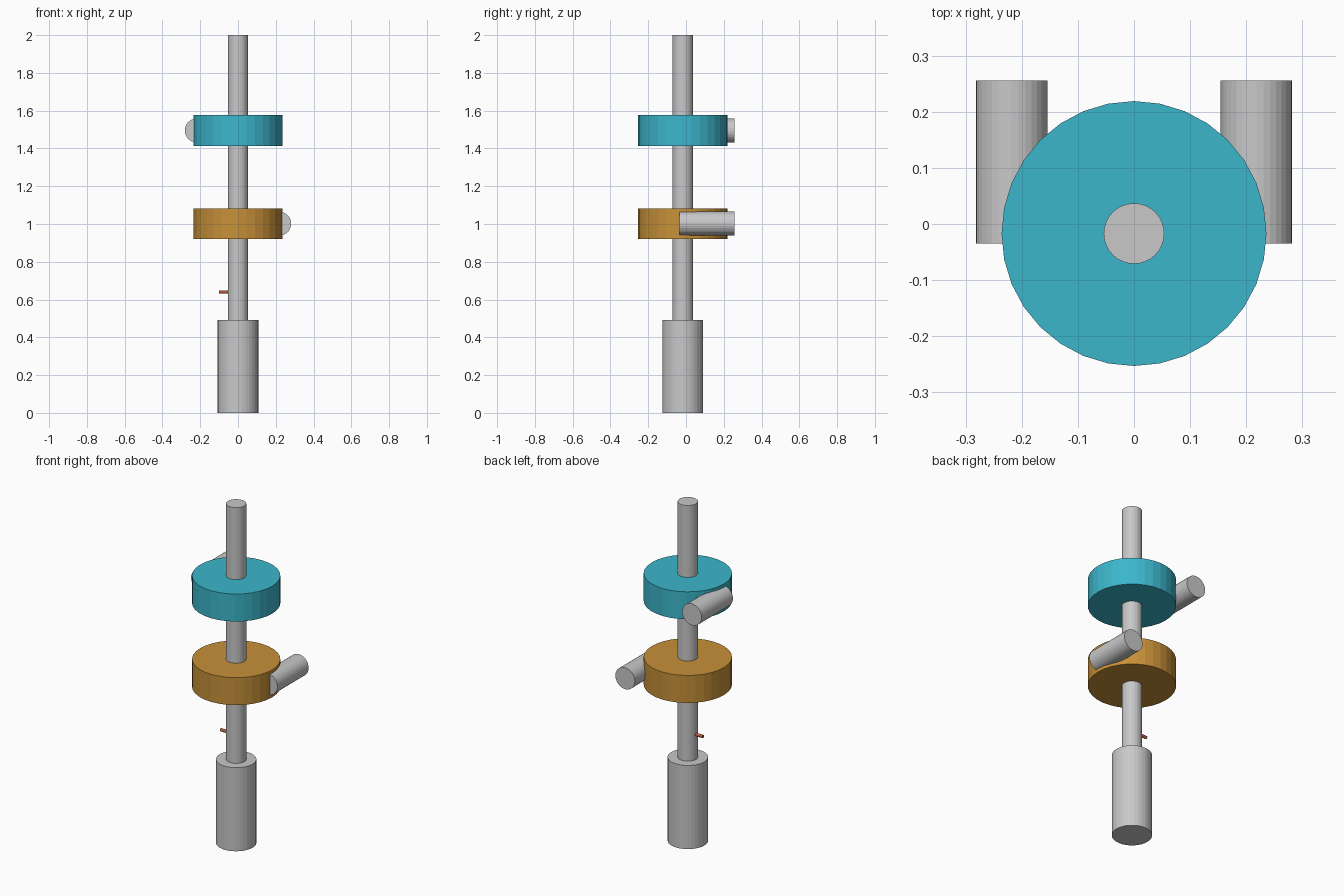
import bpy
import math

if "Cube" in bpy.data.objects:
    bpy.data.objects.remove(bpy.data.objects["Cube"])

CY = -0.017  # shaft axis offset in y


def material(name, rgb):
    m = bpy.data.materials.new(name)
    m.diffuse_color = (*rgb, 1.0)
    m.use_nodes = True
    m.node_tree.nodes["Principled BSDF"].inputs["Base Color"].default_value = m.diffuse_color
    return m


grey = material("light_grey", (0.58, 0.58, 0.59))
teal = material("teal", (0.045, 0.47, 0.60))
amber = material("amber", (0.57, 0.28, 0.04))
rust = material("rust_red", (0.48, 0.10, 0.05))


def cylinder(name, radius, start, length, axis, mat, sides=32):
    """Cylinder that begins at start and runs along +x, +y or +z."""
    step = {"x": (1, 0, 0), "y": (0, 1, 0), "z": (0, 0, 1)}[axis]
    rot = {"x": (0, math.pi / 2, 0), "y": (math.pi / 2, 0, 0), "z": (0, 0, 0)}[axis]
    centre = [s + d * length / 2 for s, d in zip(start, step)]
    bpy.ops.mesh.primitive_cylinder_add(vertices=sides, radius=radius, depth=length,
                                        location=centre, rotation=rot)
    ob = bpy.context.object
    ob.name = name
    ob.data.materials.append(mat)
    return ob


# Upright parts: base sleeve and central shaft
cylinder("base_sleeve", 0.108, (0, CY, 0), 0.493, "z", grey)
cylinder("shaft", 0.054, (0, CY, 0.493), 1.507, "z", grey)

# Two wheels, each with a horizontal motor on one side
for level, z, side, mat in (("lower", 1.002, 1, amber), ("upper", 1.495, -1, teal)):
    cylinder(level + "_wheel", 0.236, (0, CY, z - 0.081), 0.162, "z", mat)
    cylinder(level + "_motor", 0.0635, (side * 0.218, -0.035, z), 0.291, "y", grey)

# Small side peg on the shaft
cylinder("side_peg", 0.009, (-0.1, CY, 0.64), 0.05, "x", rust)
